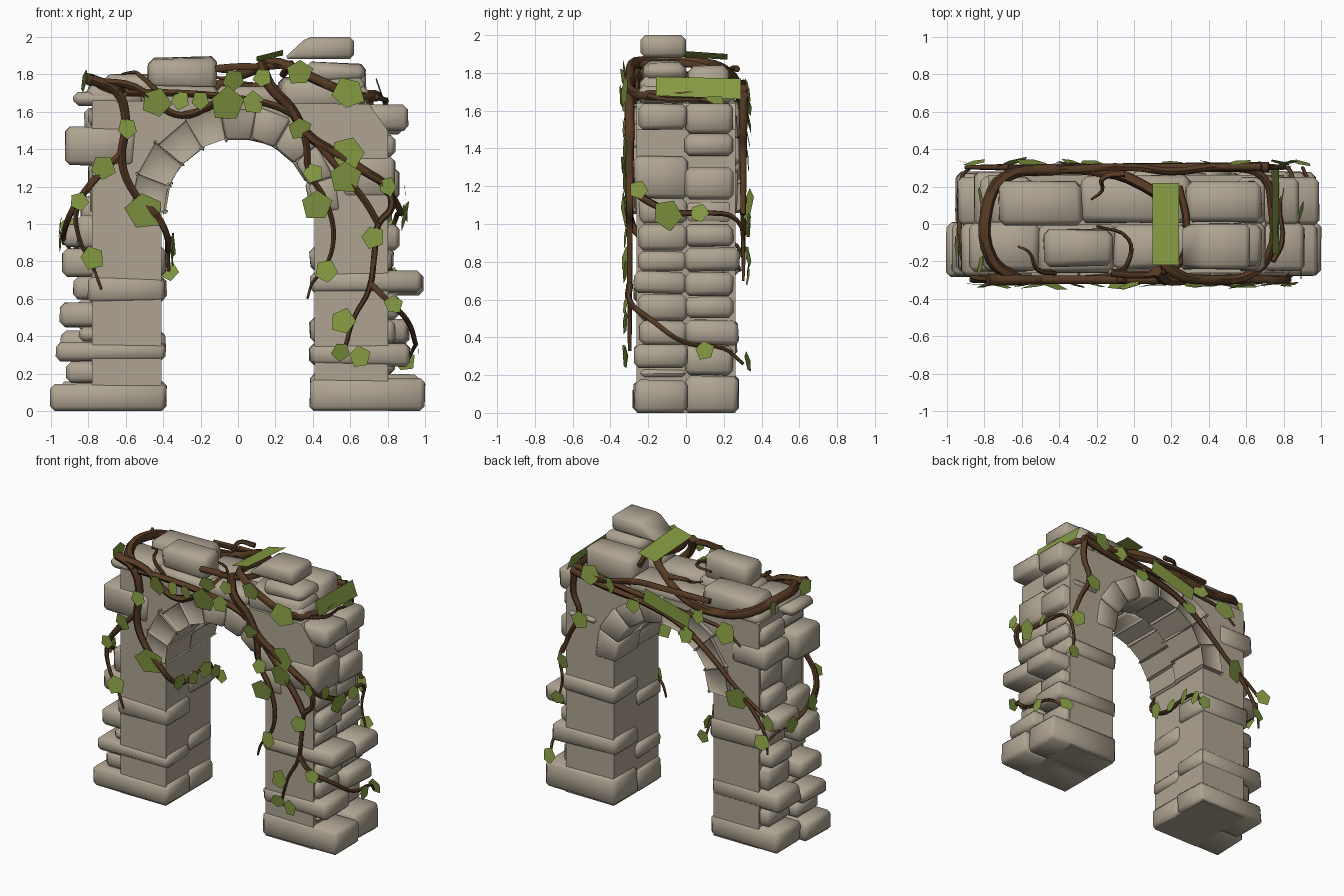
import bpy, bmesh, math, random
from mathutils import Vector, Matrix
random.seed(4)

def mat(name, c):
    m = bpy.data.materials.new(name)
    m.diffuse_color = (*c, 1)
    return m
STONE = mat("sandy_stone", (0.43, 0.372, 0.287))
BARK = mat("brown_bark", (0.09, 0.042, 0.017))
LEAF = mat("leaf_green", (0.235, 0.325, 0.055))

def finish(bm, name, material, smooth=None):
    me = bpy.data.meshes.new(name)
    bm.to_mesh(me); bm.free()
    me.materials.append(material)
    ob = bpy.data.objects.new(name, me)
    bpy.context.collection.objects.link(ob)
    if smooth:
        bpy.ops.object.select_all(action='DESELECT')
        ob.select_set(True)
        bpy.context.view_layer.objects.active = ob
        bpy.ops.object.shade_smooth_by_angle(angle=math.radians(smooth))
    return ob

def stone(bm, x0, x1, y0, y1, z0, z1, jit=0.01, bev=0.026, warp=None):
    """Worn block with jittered corners and rounded edges."""
    t = bmesh.new()
    bmesh.ops.create_cube(t, size=1)
    for v in t.verts:
        p = Vector(((x0 + x1) / 2 + v.co.x * (x1 - x0), (y0 + y1) / 2 + v.co.y * (y1 - y0),
                    (z0 + z1) / 2 + v.co.z * (z1 - z0)))
        if warp: p = warp(p)
        v.co = p + Vector([random.uniform(-jit, jit) for _ in range(3)])
        if z0 == 0 and not warp and v.co.z < 0.05: v.co.z = 0
    bmesh.ops.bevel(t, geom=t.edges[:], offset=bev, segments=1, profile=0.5, affect='EDGES')
    me = bpy.data.meshes.new("tmp"); t.to_mesh(me); t.free()
    bm.from_mesh(me); bpy.data.meshes.remove(me)

# solid core: arch outline extruded through the depth, nearly flush with the stones
bm = bmesh.new()
R, ZC = 0.408, 1.07
pts = [(0.8, 0), (0.8, 1.5), (0.7, 1.64), (-0.78, 1.66), (-0.78, 0), (-R, 0)]
pts += [(-R * math.cos(a), ZC + R * math.sin(a)) for a in [math.pi * i / 12 for i in range(13)]]
pts += [(R, 0)]
f = bm.faces.new([bm.verts.new((x, -0.261, z)) for x, z in pts])
r = bmesh.ops.extrude_face_region(bm, geom=[f])
bmesh.ops.translate(bm, vec=(0, 0.522, 0), verts=[g for g in r['geom'] if isinstance(g, bmesh.types.BMVert)])
bmesh.ops.recalc_face_normals(bm, faces=bm.faces[:])
finish(bm, "arch_core", STONE, 30)

# pillar courses: (top z, outer reach), front row and back row
rows = {
    ("left", -1): [(.15, 1.0), (.27, .92), (.375, .97), (.45, .85), (.585, .95), (.72, .8), (.87, .94),
                   (1.05, .86), (1.31, .79), (1.52, .92), (1.63, .8), (1.71, .88)],
    ("left", 1): [(.16, .95), (.3, .86), (.43, .95), (.6, .86), (.72, .88), (.88, .82), (1.0, .94), (1.15, .84),
                  (1.33, .8), (1.48, .85), (1.62, .82), (1.72, .77)],
    ("right", -1): [(.18, 1.0), (.24, .82), (.36, .92), (.49, .84), (.63, .86), (.75, .98), (.86, .82), (1.0, .86),
                    (1.14, .82), (1.36, .84), (1.5, .79), (1.64, .91), (1.74, .7)],
    ("right", 1): [(.2, .97), (.36, .84), (.5, .91), (.62, .86), (.75, .99), (.88, .83), (1.0, .84), (1.13, .81),
                   (1.3, .86), (1.36, .78), (1.48, .84), (1.64, .88), (1.7, .7)]}
for (side, d), courses in rows.items():
    bm = bmesh.new()
    s = -1 if side == "left" else 1
    z = 0
    for i, (top, out) in enumerate(courses):
        proud = i in (0, 2, 5, 9)              # only some courses stand out of the wall face
        inner = 0.385 if proud else 0.43
        if z > 1.0: inner = 0.55
        j = 0.008 if proud else 0.004
        ya, yb = sorted((-0.006 * d, d * (0.276 if proud else 0.25)))
        stone(bm, *sorted((s * inner, s * out)), ya, yb, z, top - 0.003, j)
        z = top
    finish(bm, f"{side}_pillar_{'front' if d < 0 else 'back'}_stones", STONE, 60)

# wedge stones round the arch, front ring and back ring
for d in (-1, 1):
    bm = bmesh.new()
    n = 9 if d < 0 else 8
    for i in range(n):
        a0, a1 = math.pi * i / n, math.pi * (i + 1) / n
        ri = 0.395 + random.uniform(-.012, .01)
        ro = 0.57 + random.uniform(-.03, .03)
        ya, yb = sorted((0, d * (0.281 if i % 2 else 0.273)))
        stone(bm, ri, ro, ya, yb, a0, a1, 0.004, 0.014,
              lambda p: Vector((p.x * math.cos(p.z), p.y, ZC + p.x * math.sin(p.z))))
    finish(bm, f"arch_wedges_{'front' if d < 0 else 'back'}", STONE, 60)

# capping stones along the top
bm = bmesh.new()
for b in [(-.8, -.5, -.25, 0, 1.62, 1.75), (-.52, -.1, -.25, .0, 1.6, 1.74), (-.12, .25, -.24, .0, 1.62, 1.73),
          (.22, .68, -.25, .0, 1.6, 1.78), (-.72, -.27, 0, .235, 1.62, 1.8), (-.28, .3, .01, .25, 1.6, 1.72),
          (.28, .68, .02, .23, 1.62, 1.84), (-.48, -.12, -.22, -.03, 1.72, 1.89),
          (.36, .68, -.23, .0, 1.76, 1.86)]:
    stone(bm, *b, 0.014, 0.032)
# the crown stone leans in on its left side
stone(bm, .24, .62, -.24, .0, 1.87, 2.0, 0, 0.025,
      lambda p: p + Vector((.13 if p.z > 1.9 and p.x < .4 else 0, 0, .01 if p.z < 1.9 else 0)))
finish(bm, "capping_stones", STONE, 50)

def vine(name, pts, r0, r1):
    cu = bpy.data.curves.new(name, 'CURVE')
    cu.dimensions = '3D'
    cu.bevel_depth, cu.bevel_resolution, cu.resolution_u, cu.use_fill_caps = 1, 1, 4, True
    sp = cu.splines.new('BEZIER')
    sp.bezier_points.add(len(pts) - 1)
    for i, (bp, p) in enumerate(zip(sp.bezier_points, pts)):
        bp.co = p
        bp.handle_left_type = bp.handle_right_type = 'AUTO'
        bp.radius = r0 + (r1 - r0) * i / (len(pts) - 1)
    tmp = bpy.data.objects.new("tmp", cu)
    bpy.context.collection.objects.link(tmp)
    me = bpy.data.meshes.new_from_object(tmp.evaluated_get(bpy.context.evaluated_depsgraph_get()))
    bpy.data.objects.remove(tmp)
    bm = bmesh.new(); bm.from_mesh(me)
    bpy.data.meshes.remove(me)
    for f in bm.faces: f.material_index = 0
    finish(bm, name, BARK, 60)

def on(y, *xz): return [(x, y, z) for x, z in xz]
F, B = -.298, .303
# thick vine looping over the top
vine("crown_vine", [(-.62, F, 1.71), (-.76, -.19, 1.76), (-.785, .08, 1.77), (-.69, .25, 1.72), (-.45, .29, 1.67),
     (-.2, .285, 1.7), (.02, .22, 1.8), (.16, .1, 1.85), (.13, -.15, 1.85), (.22, -.26, 1.86), (.42, F, 1.77), (.62, -.27, 1.69),
     (.72, -.17, 1.68), (.735, .1, 1.69), (.69, .25, 1.69), (.5, B, 1.67), (.2, .28, 1.72), (0, B, 1.74), (-.4, .29, 1.74)], .034, .022)
vine("top_sprig_left", [(-.3, F, 1.58), (-.12, -.27, 1.64), (-.03, -.2, 1.75), (-.03, -.08, 1.77), (-.2, -.01, 1.79)], .02, .007)
vine("top_sprig_back", [(-.05, .27, 1.82), (-.17, .24, 1.82), (-.17, .18, 1.78), (-.23, .13, 1.78)], .018, .006)
vine("top_sprig_front", [(-.42, -.26, 1.7), (-.52, -.24, 1.79), (-.56, -.15, 1.81), (-.62, -.12, 1.8)], .016, .006)
vine("top_cross_vine", [(-.12, -.26, 1.83), (0, -.27, 1.84), (.13, -.26, 1.84), (.25, -.2, 1.85), (.28, 0, 1.85), (.24, .2, 1.8)], .022, .02)
# front face
vine("front_left_vine", on(F, (-.78, 1.77), (-.65, 1.71), (-.6, 1.56), (-.62, 1.33), (-.55, 1.16), (-.43, 1.04))
     + [(-.38, -.25, .94), (-.375, -.1, .86), (-.375, .08, .88), (-.375, .22, .86), (-.37, .29, .75)], .032, .009)
vine("front_left_branch", on(F, (-.62, 1.38), (-.75, 1.25), (-.86, 1.08), (-.85, .93), (-.77, .76), (-.73, .65)), .022, .007)
vine("left_side_vine", [(-.76, F, 1.25), (-.87, -.27, 1.1), (-.92, -.15, .99), (-.93, .1, .9), (-.92, .25, .9), (-.87, B, .82)], .02, .008)
vine("front_swag_low", on(F, (-.75, 1.76), (-.55, 1.73), (-.42, 1.63), (-.3, 1.58), (-.17, 1.62), (-.05, 1.72)), .026, .018)
vine("front_swag_high", on(F, (-.6, 1.7), (-.35, 1.7), (0, 1.67), (.2, 1.63), (.3, 1.58)), .022, .022)
vine("front_right_vine", [(.12, -.25, 1.86)] + on(F, (.17, 1.74), (.28, 1.62), (.37, 1.48), (.52, 1.38), (.68, 1.28),
     (.79, 1.2), (.82, 1.09), (.75, 1), (.73, .85), (.7, .65), (.62, .5), (.57, .33)), .032, .011)
vine("front_mid_vine", on(F, (.28, 1.62), (.36, 1.45), (.38, 1.28), (.47, 1.12), (.51, .92), (.46, .76), (.4, .69), (.37, .6)), .024, .007)
vine("front_long_branch", on(F, (.4, 1.46), (.55, 1.28), (.68, 1.12), (.75, 1.0)), .022, .02)
# right side wraps
vine("right_low_wrap", [(.71, F, .68), (.8, F, .59), (.9, -.18, .49), (.945, 0, .37), (.94, .2, .34), (.9, B, .26)], .019, .009)
vine("right_mid_wrap", [(.78, F, 1.2), (.84, -.2, 1.12), (.87, -.05, 1.06), (.86, .1, 1.06), (.84, .27, 1.02), (.8, B, .85), (.83, B, .7)], .022, .008)
vine("right_top_sprig", [(.74, -.2, 1.68), (.79, -.1, 1.66), (.78, .1, 1.65), (.8, .2, 1.6)], .016, .006)
# back face
vine("back_long_vine", on(B, (.72, 1.68), (.45, 1.63), (.1, 1.59), (-.19, 1.5), (-.42, 1.34), (-.63, 1.16), (-.8, 1.05), (-.9, .97)), .028, .01)
vine("back_left_branch", on(B, (-.66, 1.14), (-.8, .98), (-.87, .85), (-.88, .74)), .018, .007)
vine("back_right_vine", on(B, (.7, 1.68), (.71, 1.52), (.66, 1.38), (.74, 1.2), (.8, 1.05)), .024, .014)
vine("back_swag", on(.305, (.68, 1.72), (.3, 1.66), (-.1, 1.62), (-.35, 1.6), (-.55, 1.56), (-.66, 1.48)), .022, .008)

def leaves(name, axis, sign, off, items):
    """Pentagon leaves facing along +-x or +-y; items are (across, z, radius)."""
    bm = bmesh.new()
    for a, z, r in items:
        spin = random.uniform(0, 6.28)
        base = Vector((a, off, z)) if axis == 'y' else Vector((off, a, z))
        tilt = Matrix.Rotation(random.uniform(-.3, .3), 3, 'Z') @ Matrix.Rotation(random.uniform(-.25, .25), 3, 'X' if axis == 'y' else 'Y')
        vs = []
        for k in range(5):
            t = spin + sign * k * 2 * math.pi / 5
            q = r * random.uniform(.95, 1.15)
            p = Vector((q * math.cos(t), 0, q * math.sin(t))) if axis == 'y' else Vector((0, q * math.cos(t), q * math.sin(t)))
            vs.append(bm.verts.new(base + tilt @ p))
        bm.faces.new(vs)
    finish(bm, name, LEAF)

leaves("front_leaves", 'y', 1, -.326, [(-.44, 1.65, .08), (-.31, 1.66, .05), (-.2, 1.66, .05), (-.06, 1.64, .09), (.08, 1.65, .06),
    (-.02, 1.77, .06), (.13, 1.78, .05), (.33, 1.81, .07), (.59, 1.7, .085), (.33, 1.51, .06), (-.59, 1.51, .055), (-.72, 1.3, .065)])
leaves("front_lower_leaves", 'y', 1, -.322, [(-.5, 1.07, .1), (-.85, 1.12, .05), (-.78, .82, .065), (.4, 1.27, .055), (.42, 1.1, .08),
    (.59, 1.38, .09), (.57, 1.25, .085), (.8, 1.2, .05), (.72, .93, .06), (.47, .75, .06), (.56, .48, .07), (.55, .32, .05), (.65, .29, .06), (.83, .57, .05)])
leaves("back_leaves", 'y', -1, .328, [(.56, 1.7, .07), (.2, 1.57, .06), (-.33, 1.63, .06), (-.55, 1.56, .08), (-.23, 1.46, .06), (-.65, 1.1, .09),
    (-.9, .98, .06), (-.85, .83, .06), (.64, 1.34, .065), (.78, 1.0, .06), (.82, .72, .05), (.89, .27, .06), (.4, 1.66, .06), (-.37, .75, .05)])
leaves("right_leaves", 'x', -1, .892, [(-.1, 1.05, .08), (.07, 1.06, .05), (-.25, 1.18, .05)])
leaves("right_low_leaves", 'x', -1, .965, [(.1, .33, .05)])
leaves("right_top_leaves", 'x', -1, .79, [(.15, 1.62, .06)])
leaves("left_leaves", 'x', 1, -.95, [(-.12, .99, .06), (.12, .91, .06)])
leaves("left_top_leaves", 'x', 1, -.82, [(-.22, 1.77, .06), (.15, 1.75, .05)])
leaves("jamb_leaves", 'x', -1, -.352, [(-.18, .9, .06), (-.02, .87, .05), (.12, .88, .06), (.24, .82, .05)])

# broad strip leaves over the top, right shoulder and back
for name, q in [("top_strip_leaf", [(.1, -.22, 1.895), (.24, -.22, 1.93), (.24, .22, 1.9), (.1, .22, 1.87)]),
                ("shoulder_strip_leaf", [(.775, -.16, 1.68), (.775, .29, 1.66), (.735, .29, 1.77), (.74, -.16, 1.78)]),
                ("back_strip_leaf", [(.12, .333, 1.62), (-.25, .333, 1.52), (-.27, .333, 1.62), (.1, .333, 1.72)])]:
    bm = bmesh.new()
    bm.faces.new([bm.verts.new(p) for p in q])
    finish(bm, name, LEAF)
